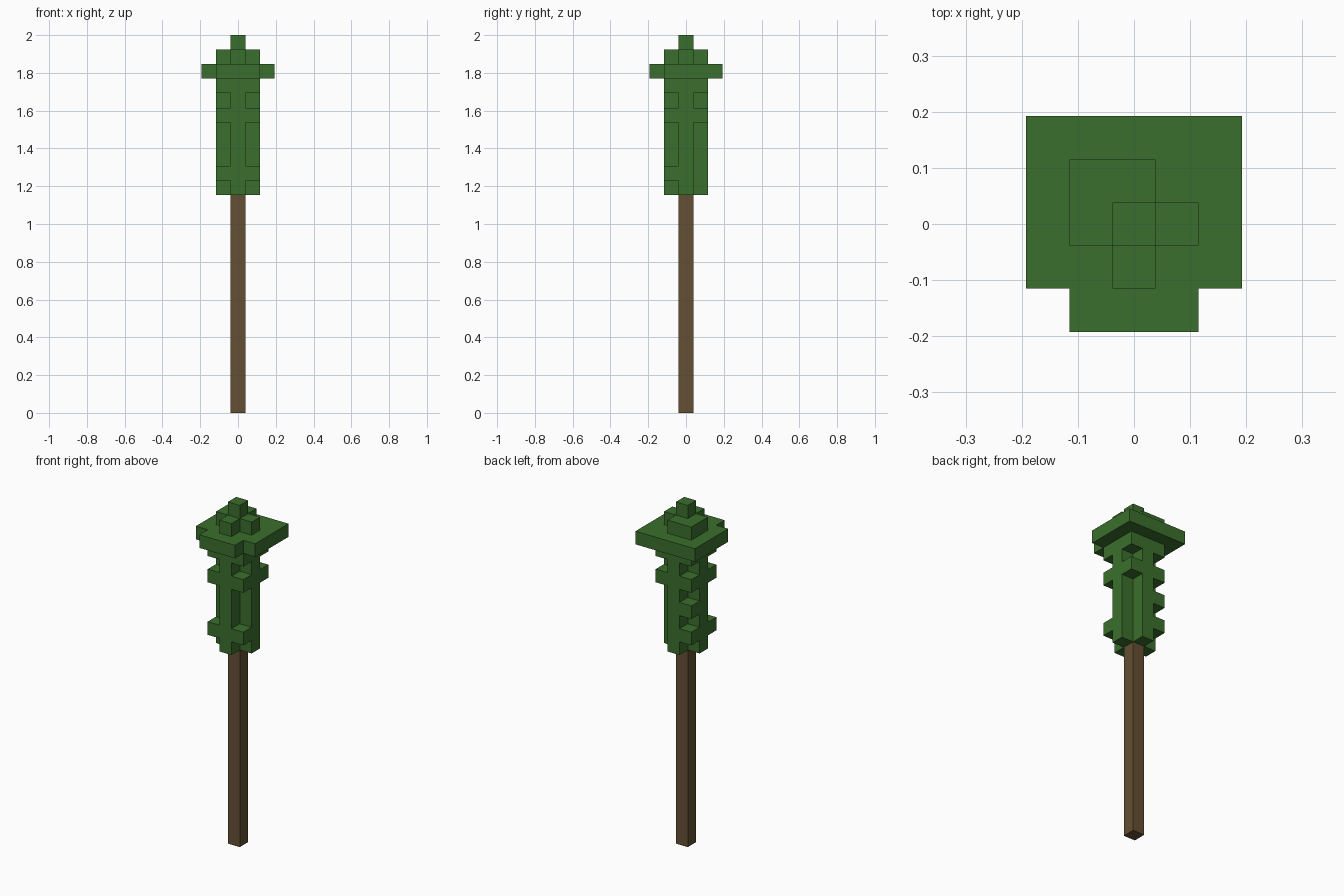
import bpy
import bmesh
from mathutils import Vector

cube = bpy.data.objects.get("Cube")
if cube:
    bpy.data.objects.remove(cube)

U = 2 / 26  # edge of one block


def material(name, colour):
    mat = bpy.data.materials.new(name)
    mat.use_nodes = True
    mat.diffuse_color = (*colour, 1)
    mat.node_tree.nodes["Principled BSDF"].inputs["Base Color"].default_value = (*colour, 1)
    return mat


def block_part(name, cells, mat):
    """Skin a set of unit blocks: keep only exposed sides, then merge flat areas."""
    bm = bmesh.new()
    for cell in cells:
        for axis in range(3):
            for sign in (-1, 1):
                n, a, b = (Vector((0, 0, 0)) for _ in range(3))
                n[axis] = sign
                a[(axis + 1) % 3] = 1
                b[(axis + 2) % 3] = sign
                if tuple(int(c + d) for c, d in zip(cell, n)) in cells:
                    continue
                mid = Vector(cell) + Vector((0, 0, 0.5)) + n / 2
                corners = [(-a - b), (a - b), (a + b), (b - a)]
                bm.faces.new([bm.verts.new((mid + c / 2) * U) for c in corners])
    bmesh.ops.remove_doubles(bm, verts=bm.verts[:], dist=U / 100)
    bmesh.ops.dissolve_limit(bm, angle_limit=0.01, verts=bm.verts[:], edges=bm.edges[:])
    mesh = bpy.data.meshes.new(name)
    bm.to_mesh(mesh)
    bm.free()
    mesh.materials.append(mat)
    obj = bpy.data.objects.new(name, mesh)
    bpy.context.collection.objects.link(obj)
    return obj


def box(xs, ys, zs):
    return {(x, y, z) for x in range(*xs) for y in range(*ys) for z in range(*zs)}


bark = material("bark brown", (0.130, 0.080, 0.033))
leaf = material("leaf green", (0.044, 0.159, 0.026))

# Trunk
block_part("trunk", box((0, 1), (0, 1), (0, 15)), bark)

# Cross-shaped foliage column with corner tufts at chosen heights
column = box((-1, 2), (0, 1), (15, 23)) | box((0, 1), (-1, 2), (15, 23))
tufts = {(-1, -1): (16, 20, 22), (1, -1): (16, 20, 22),
         (1, 1): (20, 22), (-1, 1): (16, 18, 20, 22)}
for (x, y), heights in tufts.items():
    column |= {(x, y, z) for z in heights}
block_part("foliage_column", column, leaf)

# Wide canopy with two notched front corners
canopy = box((-2, 3), (-1, 3), (23, 24)) | box((-1, 2), (-2, -1), (23, 24))
block_part("canopy", canopy, leaf)

# Crown and tip
crown = box((-1, 1), (0, 2), (24, 25)) | {(1, 0, 24), (0, -1, 24), (0, 0, 25)}
block_part("crown", crown, leaf)
